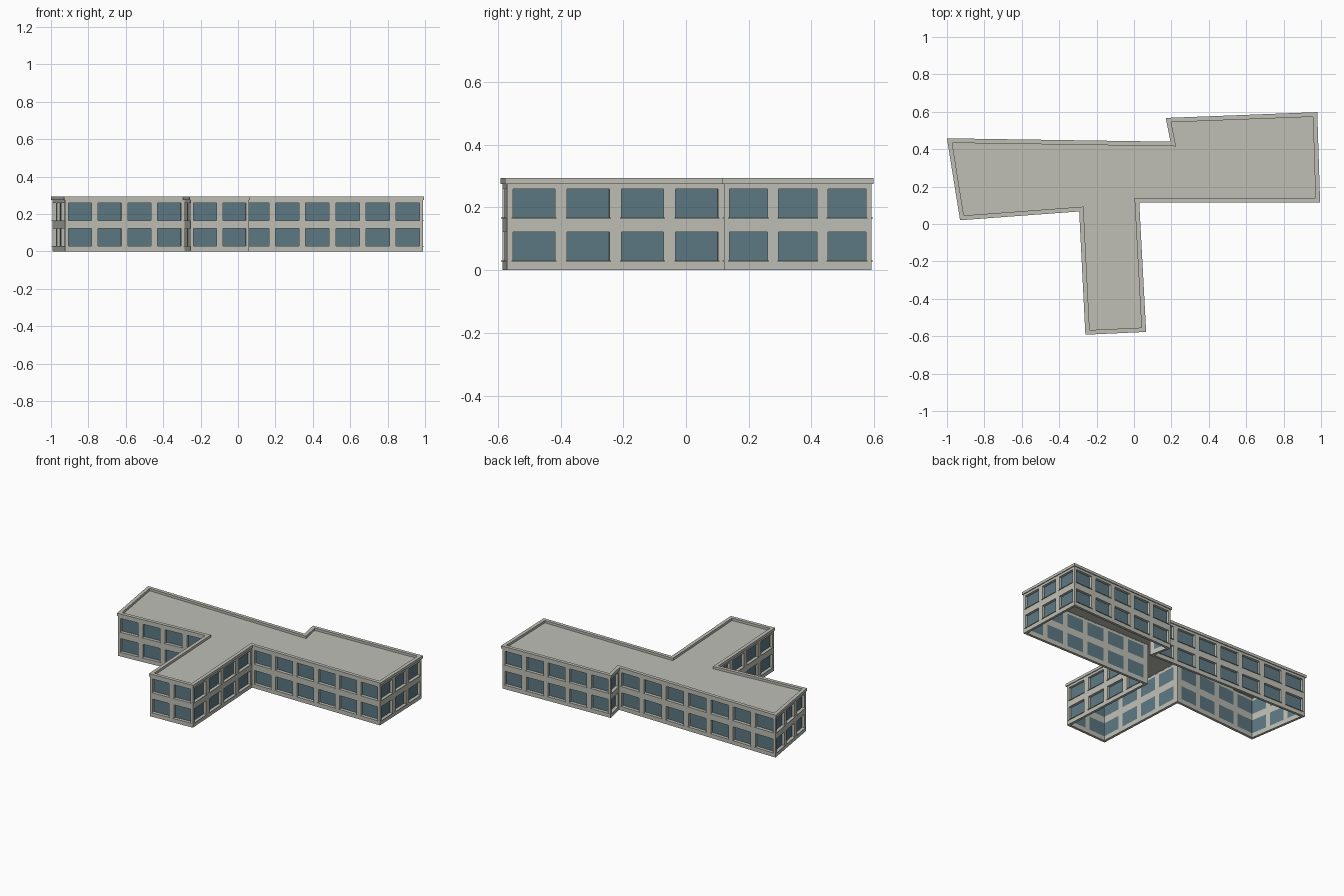
import bpy
from mathutils import Vector

cube = bpy.data.objects.get("Cube")
if cube:
    bpy.data.objects.remove(cube, do_unlink=True)


def material(name, color):
    m = bpy.data.materials.new(name)
    m.use_nodes = True
    m.diffuse_color = color
    m.node_tree.nodes["Principled BSDF"].inputs["Base Color"].default_value = color
    return m


STONE = material("pale stone", (0.52, 0.52, 0.47, 1))
GLASS = material("blue grey glass", (0.11, 0.19, 0.23, 1))

# Footprint at the outer edge of the parapet, counter-clockwise
FOOTPRINT = [Vector(p) for p in (
    (-0.93, 0.02), (-0.293, 0.067), (-0.26, -0.592), (0.065, -0.577), (0.028, 0.115),
    (0.995, 0.115), (0.98, 0.598), (0.17, 0.567), (0.195, 0.44), (-1.0, 0.458))]
OVERHANG, THICK, PARAPET = 0.006, 0.017, 0.024
WALL_TOP, TOP, ROOF = 0.275, 0.293, 0.277
ROWS = [0, 0.03, 0.122, 0.167, 0.259, WALL_TOP]
BAY, GLAZED = 0.162, 0.78


def offset(poly, d):
    """Mitred inward offset of a counter-clockwise polygon."""
    out = []
    for i, p in enumerate(poly):
        a = (p - poly[i - 1]).normalized()
        b = (poly[(i + 1) % len(poly)] - p).normalized()
        na, nb = Vector((-a.y, a.x)), Vector((-b.y, b.x))
        out.append(p + (na + nb) * d / (1 + na.dot(nb)))
    return out


def at(p, z):
    return (p.x, p.y, z)


def build(name, quads, mat):
    """Mesh object from a list of polygons given by their corners."""
    verts, faces = [], []
    for q in quads:
        faces.append(range(len(verts), len(verts) + len(q)))
        verts.extend(q)
    mesh = bpy.data.meshes.new(name)
    mesh.from_pydata(verts, [], [list(f) for f in faces])
    mesh.materials.append(mat)
    obj = bpy.data.objects.new(name, mesh)
    bpy.context.collection.objects.link(obj)
    return obj


def band(lower, z0, upper, z1):
    """Strip of quads between two matching loops."""
    n = len(lower)
    return [[at(lower[i], z0), at(lower[(i + 1) % n], z0),
             at(upper[(i + 1) % n], z1), at(upper[i], z1)] for i in range(n)]


outer = offset(FOOTPRINT, OVERHANG)
inner = offset(outer, THICK)
walls, glass, sills = [], [], []

# Walls: a grid per side, with window cells cut through to the glass
for i, start in enumerate(outer):
    j = (i + 1) % len(outer)
    end = outer[j]
    length = (end - start).length
    along = (end - start) / length
    inward = Vector((-along.y, along.x))
    count = max(1, round(length / BAY))
    if 0.6 < length < 0.72:
        count = 4
    pitch = length / count
    cols = [0]
    for k in range(count):
        cols += [pitch * (k + 0.5 - GLAZED / 2), pitch * (k + 0.5 + GLAZED / 2)]
    cols.append(length)
    front = [start + along * t for t in cols]
    back = [p + inward * THICK for p in front]
    back[0], back[-1] = inner[i], inner[j]

    for c in range(len(cols) - 1):
        f0, f1, b0, b1 = front[c], front[c + 1], back[c], back[c + 1]
        walls.append([at(b0, 0), at(b1, 0), at(f1, 0), at(f0, 0)])
        for r in range(len(ROWS) - 1):
            z0, z1 = ROWS[r], ROWS[r + 1]
            if c % 2 and r % 2:
                glass.append([at(b0, z0), at(b1, z0), at(b1, z1), at(b0, z1)])
                walls += [
                    [at(f0, z0), at(f1, z0), at(b1, z0), at(b0, z0)],
                    [at(b0, z1), at(b1, z1), at(f1, z1), at(f0, z1)],
                    [at(f0, z0), at(b0, z0), at(b0, z1), at(f0, z1)],
                    [at(b1, z0), at(f1, z0), at(f1, z1), at(b1, z1)]]
                # Thin projecting sill under the window
                s = [f0 - along * 0.004 - inward * 0.005, f1 + along * 0.004 - inward * 0.005,
                     f1 + along * 0.004, f0 - along * 0.004]
                sills += band(s, z0 - 0.003, s, z0)
                sills.append([at(p, z0) for p in s])
                sills.append([at(p, z0 - 0.003) for p in reversed(s)])
            else:
                walls.append([at(f0, z0), at(f1, z0), at(f1, z1), at(f0, z1)])
                walls.append([at(b1, z0), at(b0, z0), at(b0, z1), at(b1, z1)])

build("outer_walls", walls, STONE)
build("window_glass", glass, GLASS)
build("window_sills", sills, STONE)

# Parapet rim around the roof edge
rim = offset(FOOTPRINT, PARAPET)
build("parapet", band(FOOTPRINT, WALL_TOP, FOOTPRINT, TOP) + band(FOOTPRINT, TOP, rim, TOP)
      + band(rim, TOP, rim, WALL_TOP) + band(rim, WALL_TOP, FOOTPRINT, WALL_TOP), STONE)

# Flat roof deck
build("roof_deck", [[at(p, ROOF) for p in rim]], STONE)
